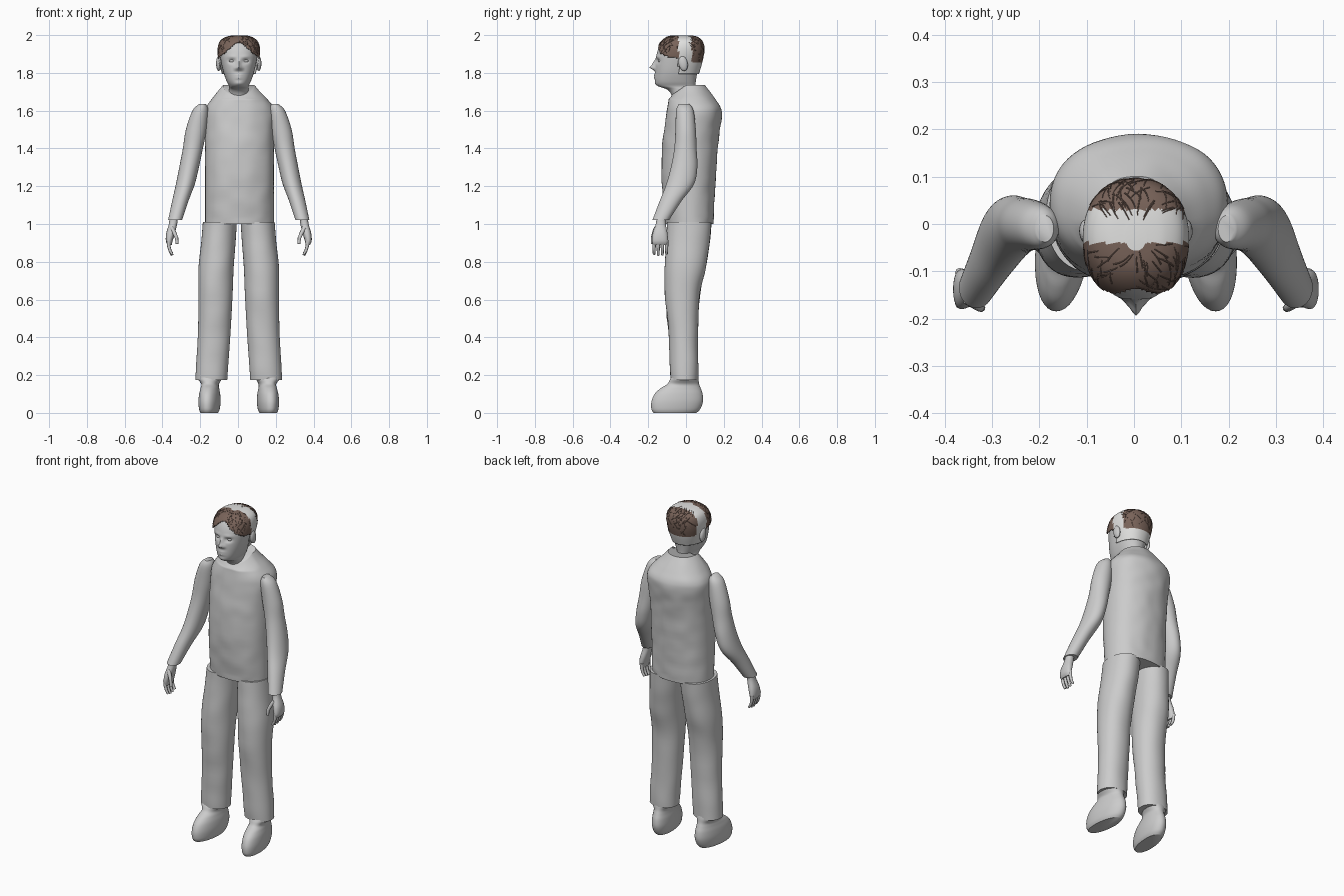
import bpy, bmesh, math, random
from mathutils import Vector, noise

random.seed(4)
MID = 0.004
old = bpy.data.objects.get("Cube")
if old:
    bpy.data.objects.remove(old)


def material(name, rgb):
    m = bpy.data.materials.new(name)
    m.use_nodes = True
    m.diffuse_color = (*rgb, 1)
    m.node_tree.nodes["Principled BSDF"].inputs["Base Color"].default_value = (*rgb, 1)
    return m


GREY = material("plain grey", (0.6, 0.6, 0.6))
PALE = material("pale grey", (0.75, 0.75, 0.74))
BROWN = material("dark brown", (0.19, 0.125, 0.1))


def smooth_sections(secs, steps):
    """Catmull-Rom interpolation through the sections."""
    out = []
    for i in range(len(secs) - 1):
        a, b, c, d = (secs[max(i - 1, 0)], secs[i], secs[i + 1],
                      secs[min(i + 2, len(secs) - 1)])
        for s in range(steps):
            t = s / steps
            out.append([0.5 * (2 * q + (r - p) * t + (2 * p - 5 * q + 4 * r - u) * t * t
                               + (3 * q - p - 3 * r + u) * t ** 3)
                        for p, q, r, u in zip(a, b, c, d)])
    return out + [list(secs[-1])]


def ring_point(sec, ang, power, side=1):
    """Section = centre x, z, half width, front y, back y."""
    cx, z, rx, y0, y1 = sec
    c, s = math.cos(ang), math.sin(ang)
    sup = lambda v: math.copysign(abs(v) ** (2 / power), v)
    return Vector((MID + side * (cx + rx * sup(c)),
                   (y0 + y1) / 2 + (y1 - y0) / 2 * sup(s), z))


def loft(name, secs, mat=GREY, side=1, power=2.2, seg=40, steps=5, shape=None):
    bm = bmesh.new()
    rings = [[bm.verts.new(ring_point(s, math.tau * k / seg, power, side))
              for k in range(seg)] for s in smooth_sections(secs, steps)]
    for lo, hi in zip(rings, rings[1:]):
        for k in range(seg):
            j = (k + 1) % seg
            bm.faces.new((lo[k], lo[j], hi[j], hi[k]))
    bm.faces.new(rings[0])
    bm.faces.new(rings[-1])
    bmesh.ops.recalc_face_normals(bm, faces=bm.faces)
    if shape:
        for v in bm.verts:
            v.co = shape(v.co.copy())
    me = bpy.data.meshes.new(name)
    bm.to_mesh(me)
    bm.free()
    me.materials.append(mat)
    ob = bpy.data.objects.new(name, me)
    bpy.context.collection.objects.link(ob)
    return ob


def tubes(name, paths, depth, mat):
    """Several tapering round strands in one object."""
    cu = bpy.data.curves.new(name, "CURVE")
    cu.dimensions = "3D"
    cu.bevel_depth = depth
    cu.bevel_resolution = 2 if depth > 0.005 else 0
    cu.use_fill_caps = True
    for path in paths:
        sp = cu.splines.new("POLY")
        sp.points.add(len(path) - 1)
        for i, (p, co) in enumerate(zip(sp.points, path)):
            p.co = (*co, 1)
            p.radius = 1 - 0.35 * i / (len(path) - 1)
        sp.use_smooth = True
    cu.materials.append(mat)
    ob = bpy.data.objects.new(name, cu)
    bpy.context.collection.objects.link(ob)


# shirt body, with soft creases and a collar that dips at the throat
def shirt_shape(p):
    crease = 0.004 * noise.noise(p * 14) * (1 if p.z > 1.02 else 0)
    p.y += crease
    if p.z > 1.66 and p.y < 0:
        p.z += p.y * 0.7 * (p.z - 1.66) / 0.075
    return p


loft("shirt", [(0.004, 1.0, .182, -.108, .145), (0.004, 1.1, .182, -.12, .15),
               (0.004, 1.25, .182, -.13, .158), (0.004, 1.4, .182, -.127, .168),
               (0.005, 1.5, .185, -.117, .179), (0.006, 1.58, .188, -.106, .19),
               (0.006, 1.62, .178, -.1, .184), (0.004, 1.66, .148, -.093, .157),
               (0, 1.7, .113, -.085, .127), (0, 1.735, .083, -.075, .1)],
     shape=shirt_shape, seg=64, steps=6)

# sleeves, hands, trouser legs and shoes on both sides
SLEEVE = [(.192, 1.635, .018, -.038, .018), (.203, 1.6, .042, -.052, .04),
          (.225, 1.5, .055, -.056, .052), (.243, 1.4, .053, -.062, .056),
          (.263, 1.3, .052, -.08, .06), (.283, 1.21, .05, -.105, .042),
          (.31, 1.12, .043, -.14, -.025), (.337, 1.02, .037, -.178, -.09)]
PALM = [(.343, 1.04, .022, -.155, -.108), (.348, 1.0, .022, -.16, -.107),
        (.361, .95, .023, -.176, -.098), (.368, .91, .018, -.18, -.096),
        (.366, .888, .011, -.174, -.102)]
LEG = [(.1, 1.01, .09, -.1, .135), (.108, .9, .091, -.105, .125),
       (.12, .77, .093, -.113, .105), (.123, .62, .09, -.11, .074),
       (.13, .42, .086, -.092, .064), (.141, .25, .085, -.085, .064),
       (.145, .175, .084, -.08, .064)]
SHOE = [(.15, 0, .045, -.172, .055), (.15, .02, .053, -.183, .075),
        (.15, .06, .057, -.183, .09), (.15, .1, .054, -.166, .088),
        (.15, .13, .048, -.135, .078), (.15, .152, .046, -.1, .07),
        (.152, .175, .06, -.086, .066), (.152, .192, .07, -.076, .062)]


def trouser_shape(p):
    p.y += 0.004 * noise.noise(p * 9)
    return p


for side, word in ((1, "left"), (-1, "right")):
    def shoe_shape(p, side=side):
        p.x -= side * 0.1 * p.y
        p.z = max(p.z, 0)
        return p

    loft(word + "_sleeve", SLEEVE, side=side, power=2)
    loft(word + "_palm", PALM, side=side, power=2.3, seg=24)
    loft(word + "_trouser_leg", LEG, side=side, power=2.1, shape=trouser_shape)
    loft(word + "_shoe", SHOE, side=side, power=2.1, shape=shoe_shape)
    fingers = []
    for i in range(4):
        y = -.169 + .022 * i
        tip = .832 + .006 * abs(i - 1.3)
        fingers.append([(side * x, y, z) for x, z in
                        ((.368, .915), (.367, .885), (.36, .86), (.348, tip))])
    tubes(word + "_fingers", fingers, .0105, GREY)
    tubes(word + "_thumb", [[(side * .352, -.158, .98), (side * .335, -.17, .95),
                             (side * .325, -.177, .925), (side * .322, -.178, .895)]],
          .012, GREY)

# head and neck, with modelled face features
HEAD = [(0, 1.62, .055, -.06, .06), (0, 1.68, .055, -.075, .055),
        (0, 1.712, .052, -.1, .05), (0, 1.73, .052, -.148, .05),
        (0, 1.755, .064, -.163, .052), (0, 1.8, .08, -.164, .06),
        (0, 1.85, .092, -.162, .075), (0, 1.9, .1, -.155, .085),
        (0, 1.94, .098, -.14, .085), (0, 1.968, .085, -.118, .072),
        (0, 1.985, .055, -.09, .045), (0, 1.99, .02, -.055, 0)]
# x, z, x radius, z radius, outward push
FEATURES = [(0, 1.828, .014, .012, .027), (0, 1.85, .009, .018, .014),
            (.036, 1.863, .018, .011, -.014), (.036, 1.885, .024, .008, .004),
            (0, 1.789, .022, .006, .006), (0, 1.774, .02, .006, .006),
            (0, 1.745, .02, .01, .004), (.017, 1.822, .009, .008, .007)]


def face_shape(p):
    if p.y < -.07:
        x, push = abs(p.x - MID), 0
        for fx, fz, sx, sz, d in FEATURES:
            push += d * math.exp(-((x - fx) / sx) ** 2 - ((p.z - fz) / sz) ** 2)
        p.y -= push
    return p


loft("head", HEAD, seg=96, steps=7, shape=face_shape)


def ball(name, loc, scale, rot=0):
    bpy.ops.mesh.primitive_uv_sphere_add(segments=20, ring_count=12, radius=1,
                                         location=loc, rotation=(rot, 0, 0))
    ob = bpy.context.object
    ob.name, ob.scale = name, scale
    ob.data.materials.append(GREY)


for side, word in ((1, "left"), (-1, "right")):
    ball(word + "_eye", (MID + side * .036, -.139, 1.863), (.015, .009, .008))
    ball(word + "_ear", (MID + side * .106, -.015, 1.85), (.014, .024, .04), .2)

# hair cap: brown fringe and crown over a pale under-layer
CORE = Vector((MID, -.035, 1.88))


def puff(p, extra=1.0):
    d = p - CORE
    return CORE + Vector((d.x * 1.09, d.y * 1.06, d.z * 1.05)) * extra


def in_fringe(c):
    return c.y < -.04 and c.z > 1.96 - .85 * max(abs(c.x - MID) - .01, 0)


def in_crown(c):
    return c.y > .03 and c.z > 1.855


CAP = [s for s in HEAD if s[1] > 1.76]
cap = loft("hair_cap", CAP, BROWN, seg=72, steps=8, shape=puff)
cap.data.materials.append(PALE)
bm = bmesh.new()
bm.from_mesh(cap.data)
gone = []
for f in bm.faces:
    c = f.calc_center_median()
    if c.z < 1.79 or (c.y < -.04 and not in_fringe(c)):
        gone.append(f)
    elif not (in_fringe(c) or in_crown(c)):
        f.material_index = 1
bmesh.ops.delete(bm, geom=gone, context="FACES")
bm.to_mesh(cap.data)
bm.free()
mod = cap.modifiers.new("thickness", "SOLIDIFY")
mod.thickness, mod.offset = .003, 1

# loose strands lying over the cap
rows = smooth_sections(CAP, 8)
strands = []
while len(strands) < 110:
    ang, drift = random.uniform(0, math.tau), random.uniform(-.06, .06)
    start = random.randrange(8, len(rows) - 8)
    path = [puff(ring_point(rows[start + k], ang + drift * k, 2.2), 1.025)
            for k in range(8)]
    if all(in_fringe(p) or in_crown(p) for p in path[:4]):
        strands.append([(p.x, p.y, min(p.z, 1.998)) for p in path])
tubes("hair_strands", strands, .0016, BROWN)

# smooth shading that keeps hems and rims crisp
bpy.ops.object.select_all(action="DESELECT")
for ob in bpy.context.collection.objects:
    if ob.type == "MESH":
        ob.select_set(True)
        bpy.context.view_layer.objects.active = ob
bpy.ops.object.shade_smooth_by_angle(angle=math.radians(50))
